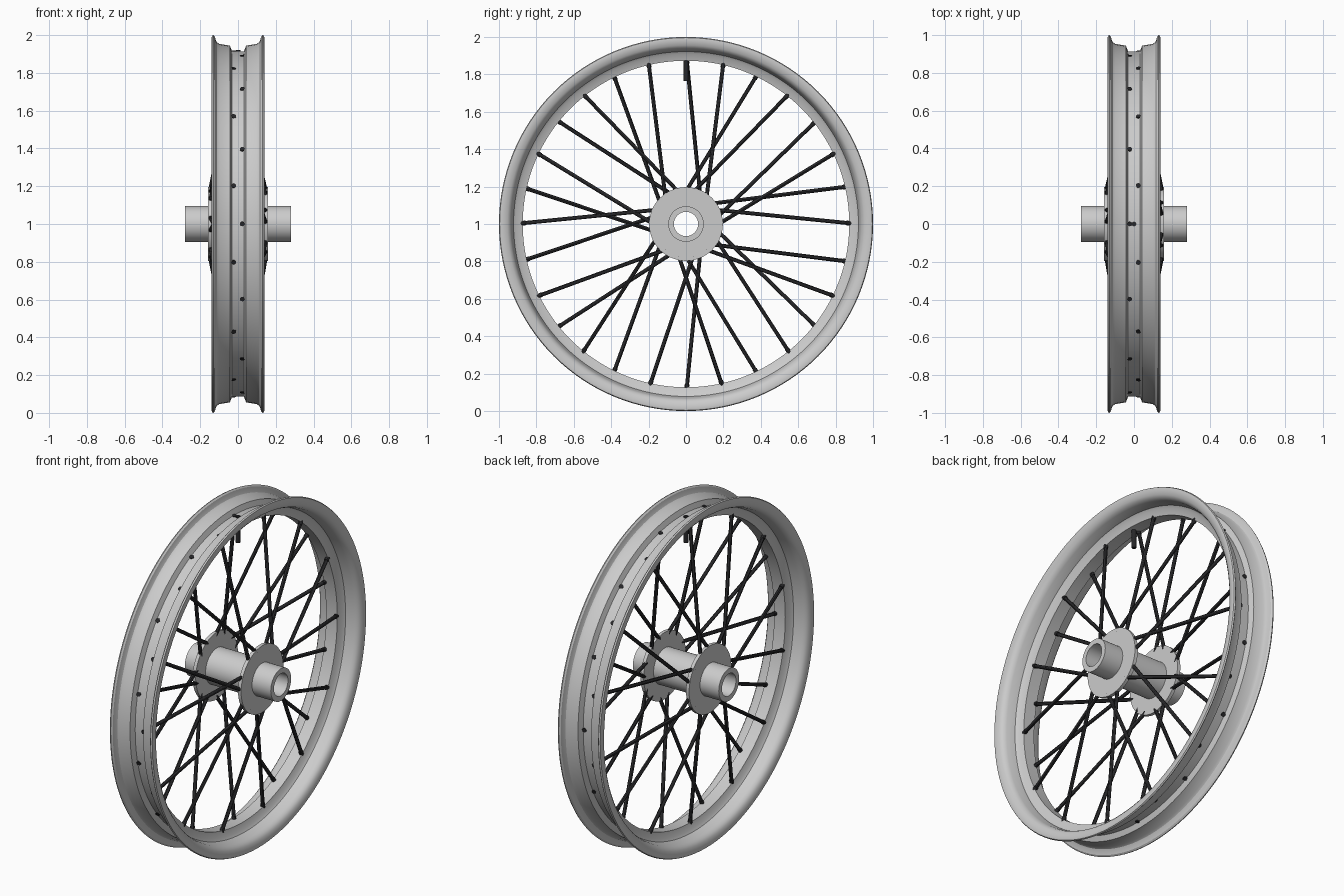
import bpy, bmesh, math
from mathutils import Vector

if "Cube" in bpy.data.objects:
    bpy.data.objects.remove(bpy.data.objects["Cube"])

CENTRE = Vector((0, 0, 1))
dark = bpy.data.materials.new("dark_metal")
dark.diffuse_color = (0.02, 0.02, 0.022, 1)
dark.use_nodes = True
dark.node_tree.nodes["Principled BSDF"].inputs["Base Color"].default_value = dark.diffuse_color


def finish(bm, name, mat=None, angle=30):
    bmesh.ops.recalc_face_normals(bm, faces=bm.faces)
    me = bpy.data.meshes.new(name)
    bm.to_mesh(me)
    bm.free()
    ob = bpy.data.objects.new(name, me)
    bpy.context.collection.objects.link(ob)
    if mat:
        me.materials.append(mat)
    bpy.ops.object.select_all(action='DESELECT')
    ob.select_set(True)
    bpy.context.view_layer.objects.active = ob
    bpy.ops.object.shade_smooth_by_angle(angle=math.radians(angle))
    return ob


def lathe(name, profile, n):
    """Revolve a closed (x, radius) profile about the axle."""
    bm = bmesh.new()
    rings = []
    for i in range(n):
        a = 2 * math.pi * i / n
        rings.append([bm.verts.new(CENTRE + Vector((x, r * math.sin(a), r * math.cos(a))))
                      for x, r in profile])
    m = len(profile)
    for i in range(n):
        p, q = rings[i], rings[(i + 1) % n]
        for j in range(m):
            k = (j + 1) % m
            bm.faces.new((p[j], p[k], q[k], q[j]))
    return finish(bm, name)


def rod(bm, a, b, radius, n=12):
    d = b - a
    mat = d.to_track_quat('Z', 'Y').to_matrix().to_4x4()
    mat.translation = (a + b) / 2
    bmesh.ops.create_cone(bm, cap_ends=True, segments=n, radius1=radius,
                          radius2=radius, depth=d.length, matrix=mat)


def polar(x, r, a):
    return CENTRE + Vector((x, r * math.sin(a), r * math.cos(a)))


def mirrored(half):
    return half + [(-x, r) for x, r in reversed(half)]


# Rim: drop-centre tyre bed outside, dished underside
outer = [(0.031, 0.913), (0.043, 0.944), (0.100, 0.954), (0.112, 0.962),
         (0.118, 0.975), (0.122, 0.992), (0.130, 1.0), (0.138, 0.996)]
inner = [(0.140, 0.985), (0.134, 0.955), (0.122, 0.940), (0.105, 0.932),
         (0.056, 0.922), (0.046, 0.908), (0.036, 0.873)]
lathe("rim", mirrored(outer + inner), 128)

# Hub: hollow axle tube, barrel and two spoke flanges
hub = [(0.0, 0.105), (0.138, 0.105), (0.138, 0.197), (0.158, 0.197),
       (0.158, 0.095), (0.28, 0.095), (0.28, 0.065)]
lathe("hub", mirrored(hub)[:-1], 64)

# Spokes: 28, alternating sides, laced in forward and backward pairs
N = 28
step = 2 * math.pi / N
spokes, nipples = bmesh.new(), bmesh.new()
for k in range(N):
    side = 1 if k % 2 else -1
    lean = 2 * step if k % 4 < 2 else -2 * step
    a = polar(side * 0.148, 0.175, k * step + lean)
    b = polar(side * 0.022, 0.917, k * step)
    rod(spokes, a, b, 0.0105)
    rod(nipples, b + (a - b).normalized() * 0.06, b, 0.0125)
finish(spokes, "spokes", dark)
finish(nipples, "spoke_nipples", dark)

# Valve stem at the top of the rim
valve = bmesh.new()
rod(valve, polar(0, 0.765, 0), polar(0, 0.92, 0), 0.0125, 16)
finish(valve, "valve_stem", dark)
